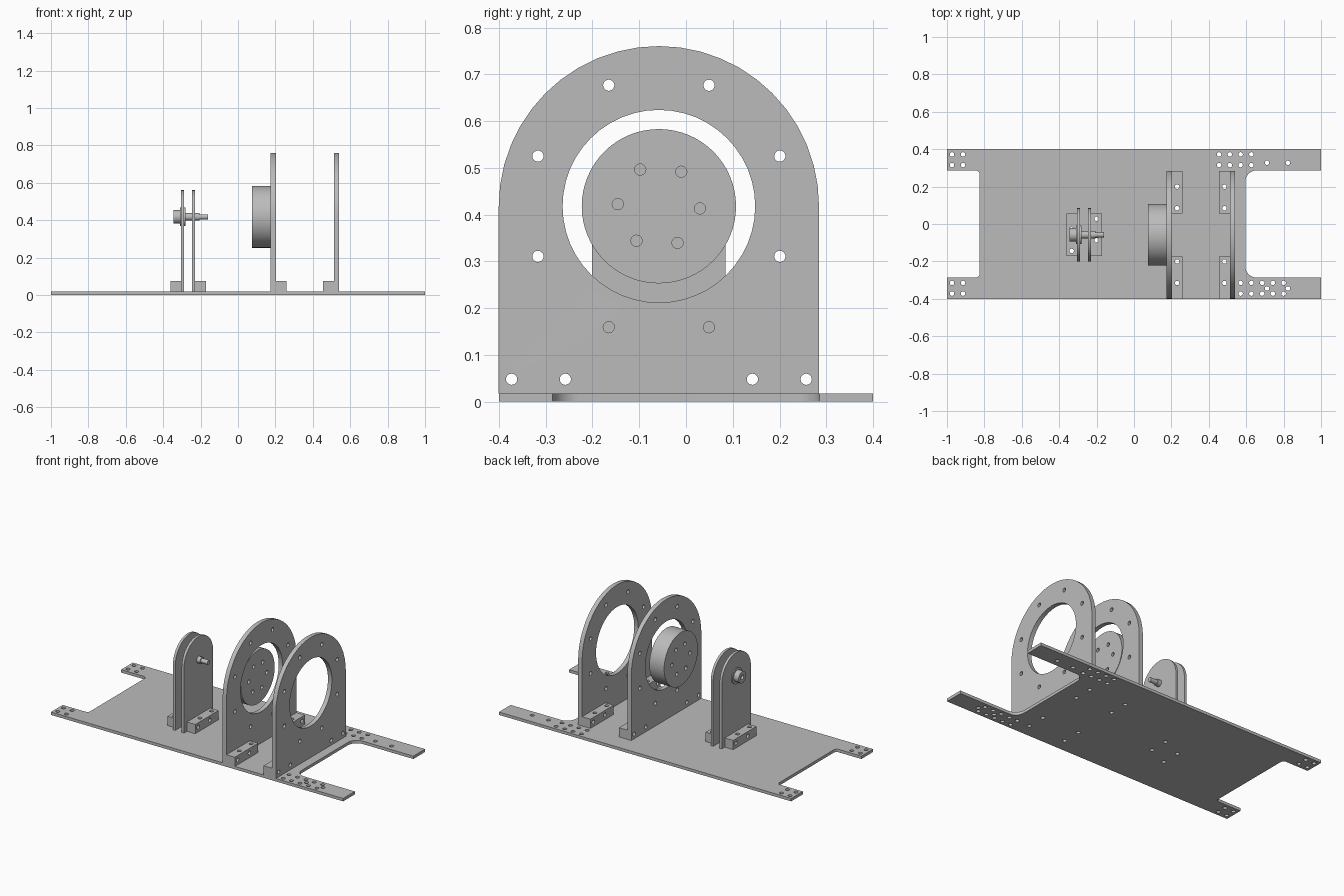
import bpy, bmesh
from math import sin, cos, pi, radians
from mathutils import Matrix

cube = bpy.data.objects.get("Cube")
if cube:
    bpy.data.objects.remove(cube, do_unlink=True)

GREY = (0.5, 0.5, 0.5, 1)
metal = bpy.data.materials.new("plain grey")
metal.use_nodes = True
metal.diffuse_color = GREY
metal.node_tree.nodes["Principled BSDF"].inputs["Base Color"].default_value = GREY

BASE = 0.018            # base plate thickness
CY, CZ = -0.058, 0.418  # common axis of rings, disc and shaft
HOLE = 0.012
BLOCK_W, BLOCK_L, BLOCK_H = 0.057, 0.228, 0.057
SIDE_Z = BASE + 0.03

# Maps a drawing in (y, z) with thickness along x
UPRIGHT = Matrix(((0, 0, 1, 0), (1, 0, 0, 0), (0, 1, 0, 0), (0, 0, 0, 1)))


def arc(cx, cy, r, a0, a1, n):
    return [(cx + r * cos(radians(a0 + (a1 - a0) * i / n)),
             cy + r * sin(radians(a0 + (a1 - a0) * i / n))) for i in range(n + 1)]


def circle(cx, cy, r=HOLE, n=20):
    return arc(cx, cy, r, 0, 360, n)[:-1]


def rect(x0, x1, y0, y1):
    return [(x0, y0), (x1, y0), (x1, y1), (x0, y1)]


def slab(name, loops, lo, hi, upright=False):
    """Extrude an outline with holes between two heights."""
    curve = bpy.data.curves.new(name, "CURVE")
    curve.dimensions, curve.fill_mode = "2D", "BOTH"
    curve.extrude = (hi - lo) / 2
    for pts in loops:
        s = curve.splines.new("POLY")
        s.points.add(len(pts) - 1)
        for p, (x, y) in zip(s.points, pts):
            p.co = (x, y, 0, 1)
        s.use_cyclic_u = True
    temp = bpy.data.objects.new(name, curve)
    bpy.context.collection.objects.link(temp)
    mesh = bpy.data.meshes.new_from_object(
        temp.evaluated_get(bpy.context.evaluated_depsgraph_get()))
    bpy.data.objects.remove(temp, do_unlink=True)
    mesh.transform(Matrix.Translation((0, 0, (lo + hi) / 2)))
    if upright:
        mesh.transform(UPRIGHT)
    bm = bmesh.new()
    bm.from_mesh(mesh)
    bmesh.ops.remove_doubles(bm, verts=bm.verts, dist=1e-5)
    bmesh.ops.recalc_face_normals(bm, faces=bm.faces)
    bm.to_mesh(mesh)
    bm.free()
    mesh.materials.clear()
    mesh.materials.append(metal)
    ob = bpy.data.objects.new(name, mesh)
    bpy.context.collection.objects.link(ob)
    return ob


def block(name, x0, y0, side_ys, top_ys):
    """Mounting block with upright holes and cross-drilled side holes."""
    xm = x0 + BLOCK_W / 2
    ob = slab(name, [rect(x0, x0 + BLOCK_W, y0, y0 + BLOCK_L)] +
              [circle(xm, y) for y in top_ys], BASE, BASE + BLOCK_H)
    drill = slab(name + "_drill", [circle(y, SIDE_Z) for y in side_ys],
                 x0 - 0.05, x0 + BLOCK_W + 0.05, True)
    mod = ob.modifiers.new("side holes", "BOOLEAN")
    mod.operation, mod.solver, mod.object = "DIFFERENCE", "EXACT", drill
    bpy.context.view_layer.update()
    ob.data = bpy.data.meshes.new_from_object(
        ob.evaluated_get(bpy.context.evaluated_depsgraph_get()))
    ob.modifiers.clear()
    bpy.data.objects.remove(drill, do_unlink=True)
    base_holes.extend(circle(xm, y) for y in top_ys)


def arch(half, n):
    """Upright plate outline with a round top."""
    return [(CY - half, BASE), (CY + half, BASE)] + arc(CY, CZ, half, 0, 180, n)


base_holes = []

# Ring plates and their mounting blocks
side = [CY + s * d for s in (-1, 1) for d in (0.2, 0.315)]
top = [CY + s * d for s in (-1, 1) for d in (0.1425, 0.2575)]
bolt_circle = [circle(CY + 0.28 * cos(a), CZ + 0.28 * sin(a))
               for a in (pi / 8 + pi / 4 * k for k in range(8))]
for label, x0, bx in (("inner", 0.175, 0.202), ("outer", 0.512, 0.512 - BLOCK_W)):
    slab(label + "_ring_plate",
         [arch(0.3425, 24), circle(CY, CZ, 0.206, 48)] + bolt_circle +
         [circle(y, SIDE_Z) for y in side], x0, x0 + 0.027, True)
    block(label + "_front_block", bx, CY - 0.3425, side[:2], top[:2])
    block(label + "_back_block", bx, CY + 0.3425 - BLOCK_L, side[2:], top[2:])

# Drilled disc floating at the inner ring
slab("disc", [circle(CY, CZ, 0.165, 64)] +
     [circle(CY + 0.088 * cos(a), CZ + 0.088 * sin(a))
      for a in (radians(-3 + 60 * k) for k in range(6))], 0.075, 0.176, True)

# Pair of shaft supports with a block on each outer side
near, far = (0.086, -0.029), (0.029, -0.086)
for label, x0, bx, s_off, t_off in (
        ("right", -0.305, -0.305 - BLOCK_W, near, far),
        ("left", -0.245, -0.229, far, near)):
    sy = [CY + d for d in s_off]
    slab(label + "_shaft_support", [arch(0.1425, 20), circle(CY, CZ, 0.02)] +
         [circle(y, SIDE_Z) for y in sy], x0, x0 + 0.016, True)
    block(label + "_shaft_block", bx, CY - BLOCK_L / 2, sy, [CY + d for d in t_off])

# Stepped shaft with flange and hollow head
slab("shaft_head", [circle(CY, CZ, 0.036, 32), circle(CY, CZ, 0.014)],
     -0.345, -0.31, True)
slab("shaft_flange", [circle(CY, CZ, 0.05, 32)], -0.311, -0.282, True)
slab("shaft_body", [circle(CY, CZ, 0.02, 24)], -0.33, -0.205, True)
slab("shaft_tip", [circle(CY, CZ, 0.014, 24)], -0.206, -0.16, True)

# Base plate with notched ends and bolt patterns
ARM, LX, RX, R1, R2 = 0.286, -0.825, 0.595, 0.02, 0.06
outline = ([(-1, -0.4), (1, -0.4), (1, -ARM)] +
           arc(RX + R2, -ARM - 0 + R2, R2, 270, 180, 8) +
           arc(RX + R2, ARM - R2, R2, 180, 90, 8) +
           [(1, ARM), (1, 0.4), (-1, 0.4), (-1, ARM)] +
           arc(LX - R1, ARM - R1, R1, 90, 0, 5) +
           arc(LX - R1, -ARM + R1, R1, 0, -90, 5) + [(-1, -ARM)])
for y in (0.315, 0.372):
    for x in (-0.973, -0.914):
        base_holes += [circle(x, y), circle(x, -y)]
    base_holes += [circle(0.455 + 0.0575 * k, y) for k in range(4)]
    base_holes += [circle(0.57 + 0.0575 * k, -y) for k in range(5)]
for x in (0.711, 0.823):
    base_holes += [circle(x, 0.327), circle(x, -0.345)]
slab("base_plate", [outline] + base_holes, 0, BASE)

# Smooth round walls, keep sharp edges
bpy.ops.object.select_all(action="DESELECT")
for ob in bpy.context.collection.objects:
    if ob.type == "MESH" and ob.data.materials and ob.data.materials[0] == metal:
        ob.select_set(True)
        bpy.context.view_layer.objects.active = ob
bpy.ops.object.shade_smooth_by_angle(angle=radians(35))
